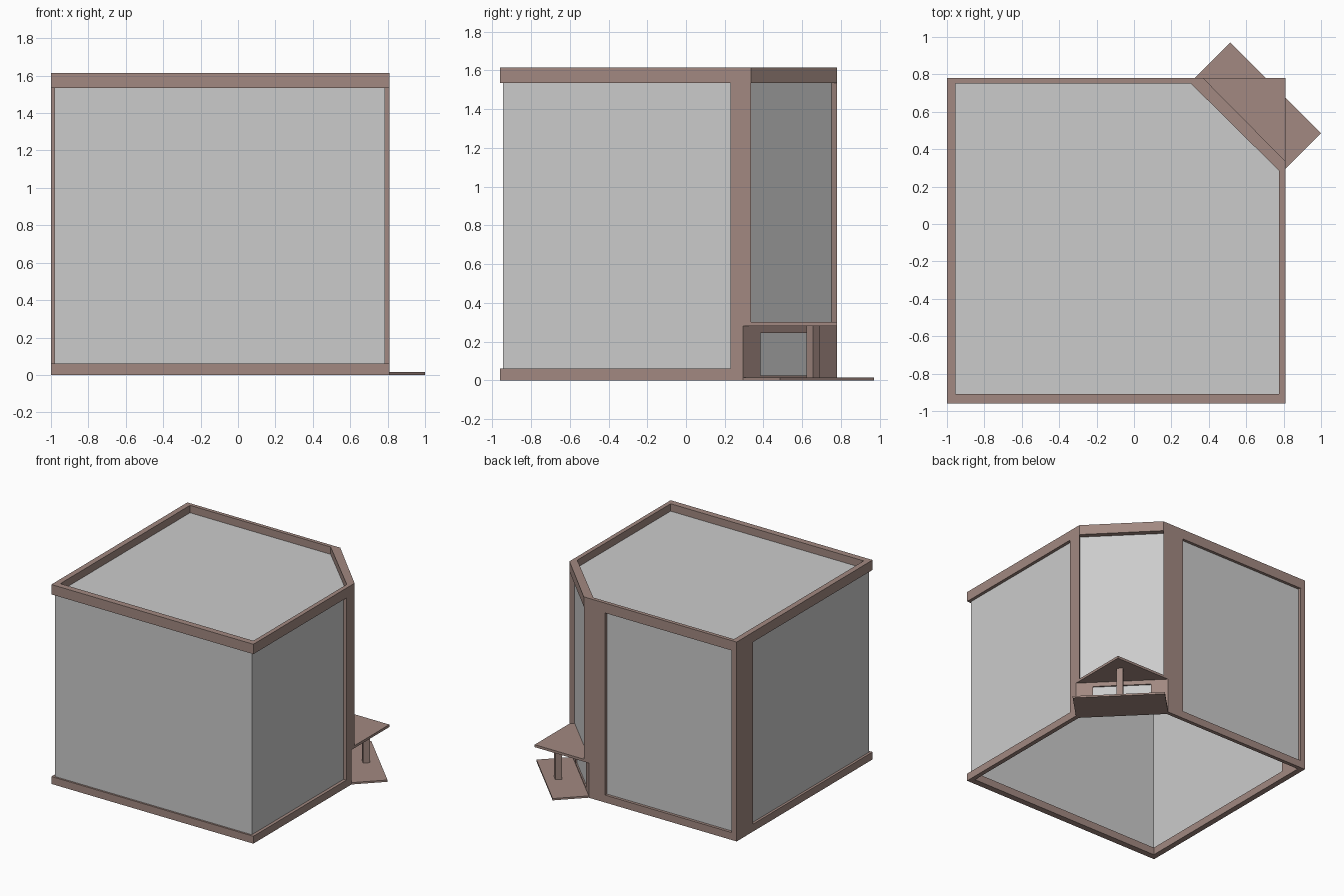
import bpy
import bmesh
from mathutils import Vector

cube = bpy.data.objects.get("Cube")
if cube:
    bpy.data.objects.remove(cube)


def material(name, rgb):
    m = bpy.data.materials.new(name)
    m.use_nodes = True
    m.diffuse_color = (*rgb, 1)
    m.node_tree.nodes["Principled BSDF"].inputs["Base Color"].default_value = (*rgb, 1)
    return m


GREY = material("pale_grey_panel", (0.60, 0.60, 0.60))
BROWN = material("warm_brown_frame", (0.36, 0.25, 0.22))


def finish(name, bm, mat):
    bmesh.ops.recalc_face_normals(bm, faces=bm.faces)
    mesh = bpy.data.meshes.new(name)
    bm.to_mesh(mesh)
    bm.free()
    mesh.materials.append(mat)
    bpy.context.collection.objects.link(bpy.data.objects.new(name, mesh))


def prism(name, outline, z0, z1, mat=BROWN, floor=True):
    """Upright prism over a plan outline, optionally open below."""
    bm = bmesh.new()
    low = [bm.verts.new((x, y, z0)) for x, y in outline]
    high = [bm.verts.new((x, y, z1)) for x, y in outline]
    for i in range(len(low)):
        j = i - 1
        bm.faces.new((low[j], low[i], high[i], high[j]))
    bm.faces.new(high)
    if floor:
        bm.faces.new(low[::-1])
    finish(name, bm, mat)


def band(name, outer, inner, z0, z1, closed):
    """Rectangular-section rail running between two plan outlines."""
    bm = bmesh.new()
    sections = [[bm.verts.new((*p, z)) for p, z in ((o, z0), (o, z1), (i, z1), (i, z0))]
                for o, i in zip(outer, inner)]
    pairs = list(zip(sections, sections[1:]))
    if closed:
        pairs.append((sections[-1], sections[0]))
    else:
        bm.faces.new(sections[0])
        bm.faces.new(sections[-1])
    for a, b in pairs:
        for k in range(4):
            bm.faces.new((a[k - 1], a[k], b[k], b[k - 1]))
    finish(name, bm, BROWN)


# Cut corner: t runs along the diagonal wall, d points outwards
CENTRE = Vector((0.5675, 0.5375))
ALONG = Vector((1, -1)).normalized()
OUT = Vector((1, 1)).normalized()


def corner_rect(t0, t1, d0, d1):
    return [tuple(CENTRE + ALONG * t + OUT * d)
            for t, d in ((t0, d0), (t1, d0), (t1, d1), (t0, d1))]


# Plan corners shared by the rails
LEFT, RIGHT, FRONT, BACK = -1.0, 0.81, -0.96, 0.78
box = [(LEFT, BACK), (LEFT, FRONT), (RIGHT, FRONT)]
inner = [(0.305, 0.75), (-0.955, 0.75), (-0.955, -0.91), (0.775, -0.91), (0.775, 0.285)]
TOP, RAIL, BASE = 1.615, 1.535, 0.06

# Thin panel shell, open underneath
prism("wall_panels", [(-0.98, -0.945), (0.785, -0.945), (0.785, 0.305),
                      (0.333, 0.757), (-0.98, 0.757)], 0.01, 1.555, GREY, floor=False)

# Roof and base rails
band("roof_rail", [(0.37, BACK), *box, (RIGHT, 0.335)], inner, RAIL, TOP, True)
band("base_rail", [(0.325, BACK), *box, (RIGHT, 0.295)], inner, 0, BASE, False)

# Stiles beside the cut corner, shorter in plan below the canopy
CANOPY, CANOPY_TOP = 0.28, 0.30
for level, cut_y, cut_x, z0, z1 in (("lower", 0.295, 0.325, BASE, CANOPY),
                                    ("upper", 0.335, 0.37, CANOPY, RAIL)):
    prism("right_stile_" + level, [(0.77, 0.23), (RIGHT, 0.23), (RIGHT, cut_y),
                                   (0.77, cut_y - 0.04)], z0, z1)
    prism("back_stile_" + level, [(0.18, 0.74), (0.18, BACK), (cut_x, BACK),
                                  (cut_x - 0.04, 0.74)], z0, z1)
prism("left_stile", [(LEFT, 0.57), (-0.955, 0.57), (-0.955, BACK), (LEFT, BACK)], BASE, RAIL)

# Entrance frame
HALF, OPENING = 0.343, 0.216
prism("door_sill", corner_rect(-HALF, HALF, -0.03, 0), 0, 0.025)
prism("door_lintel", corner_rect(-HALF, HALF, -0.03, 0), 0.245, CANOPY)
for side, sign in (("left", 1), ("right", -1)):
    prism("door_jamb_" + side, corner_rect(sign * OPENING, sign * HALF, -0.03, 0), 0.025, 0.245)

# Porch: step, post and triangular canopy
prism("porch_step", corner_rect(-HALF, HALF, 0, 0.269), 0, 0.015)
prism("porch_post", corner_rect(-0.025, 0.025, 0.143, 0.193), 0.015, CANOPY)
prism("porch_canopy", [(0.37, BACK), (0.33, 0.74), (0.77, 0.295), (RIGHT, 0.335),
                       (RIGHT, BACK)], CANOPY, CANOPY_TOP)
